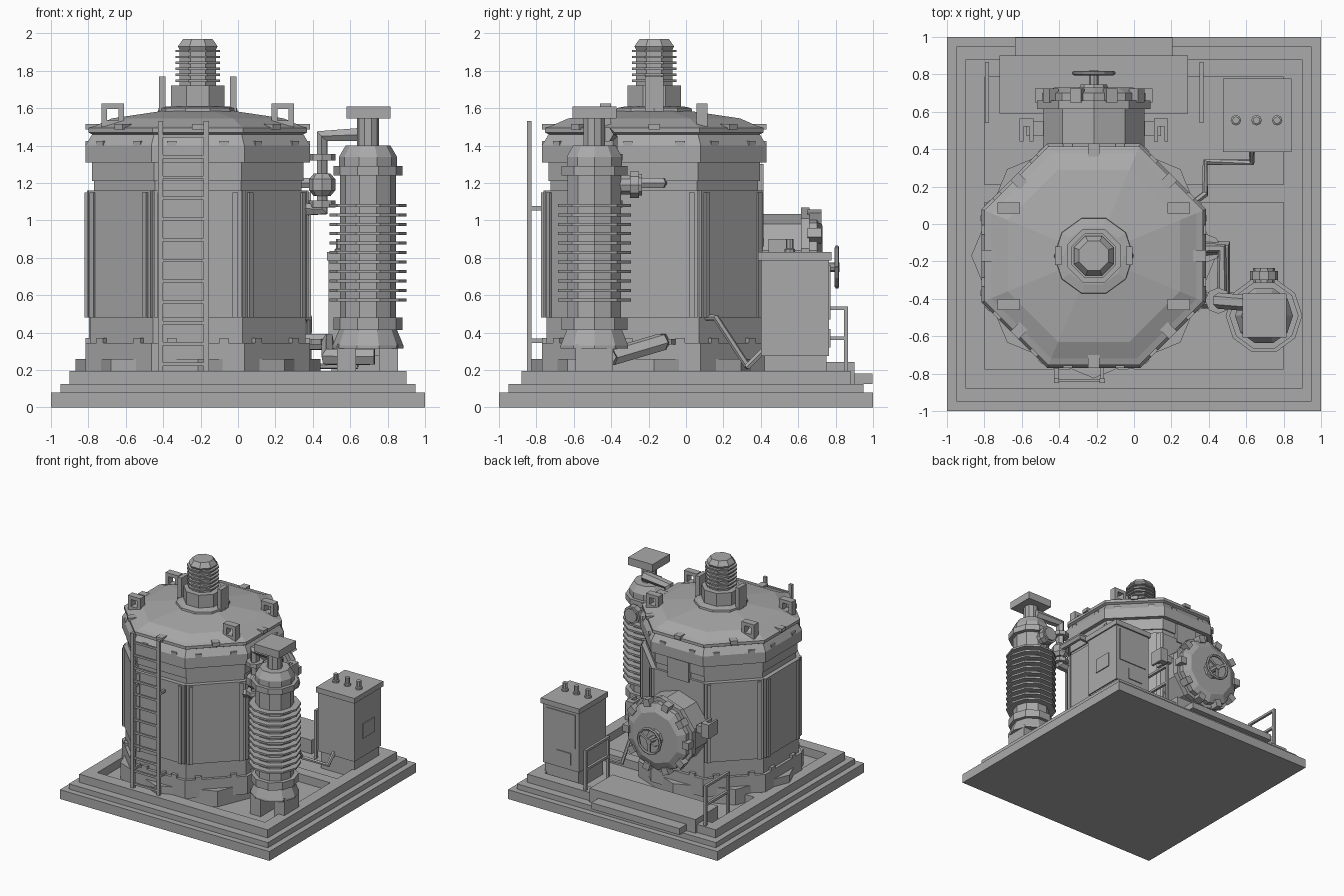
import bpy, bmesh, math
from mathutils import Matrix, Vector

if "Cube" in bpy.data.objects:
    bpy.data.objects.remove(bpy.data.objects["Cube"])

grey = bpy.data.materials.new("plain_grey")
grey.diffuse_color = (0.4, 0.4, 0.4, 1)
grey.use_nodes = True
grey.node_tree.nodes["Principled BSDF"].inputs["Base Color"].default_value = grey.diffuse_color
CX, CY = -0.215, -0.17          # tank axis
A8 = 1 / math.cos(math.pi / 8)  # flat-to-corner factor of an octagon


def finish(name, bm, mat=None):
    if mat is not None:
        bm.transform(mat)
    bmesh.ops.recalc_face_normals(bm, faces=bm.faces)
    me = bpy.data.meshes.new(name)
    bm.to_mesh(me)
    bm.free()
    me.materials.append(grey)
    ob = bpy.data.objects.new(name, me)
    bpy.context.collection.objects.link(ob)
    return ob


def box(name, x0, x1, y0, y1, z0, z1, mat=None):
    bm = bmesh.new()
    bmesh.ops.create_cube(bm, size=1)
    for v in bm.verts:
        v.co = Vector((x0 + (v.co.x + .5) * (x1 - x0), y0 + (v.co.y + .5) * (y1 - y0),
                       z0 + (v.co.z + .5) * (z1 - z0)))
    return finish(name, bm, mat)


def lathe(name, profile, n, loc, turn=0.0, scale=1.0, axis='Z'):
    """Faceted solid of revolution from (radius, height) points."""
    bm = bmesh.new()
    rings = []
    for r, z in profile:
        rings.append([bm.verts.new((r * scale * math.cos(turn + 2 * math.pi * i / n),
                                    r * scale * math.sin(turn + 2 * math.pi * i / n), z))
                      for i in range(n)])
    for a, b in zip(rings, rings[1:]):
        for i in range(n):
            j = (i + 1) % n
            bm.faces.new((a[i], a[j], b[j], b[i]))
    bm.faces.new(rings[0][::-1])
    bm.faces.new(rings[-1])
    m = Matrix.Translation(loc)
    if axis == 'Y':
        m = m @ Matrix.Rotation(-math.pi / 2, 4, 'X')
    return finish(name, bm, m)


def pipe(name, pts, r, res=1):
    cu = bpy.data.curves.new(name, 'CURVE')
    cu.dimensions = '3D'
    cu.bevel_depth, cu.bevel_resolution, cu.use_fill_caps = r, res, True
    sp = cu.splines.new('POLY')
    sp.points.add(len(pts) - 1)
    for p, c in zip(sp.points, pts):
        p.co = (*c, 1)
    sp.use_smooth = False
    cu.materials.append(grey)
    ob = bpy.data.objects.new(name, cu)
    bpy.context.collection.objects.link(ob)


def around(k):
    """Frame of tank face k: local +x points outward."""
    return Matrix.Translation((CX, CY, 0)) @ Matrix.Rotation(k * math.pi / 4, 4, 'Z')


# Stepped base with sunken bays
box("base_slab", -1, 1, -1, 1, 0, .08)
box("base_step", -.95, .95, -.95, .95, .08, .125)
for s in (-1, 1):
    box("base_side_rim", *sorted((s * .8, s * .9)), -.88, .88, .125, .195)
box("base_front_rim", -.8, .8, -.88, -.775, .125, .195)
box("base_back_rim", -.8, .8, .785, .88, .125, .195)
box("base_cross_beam", -.8, .8, .115, .21, .125, .195)

# Tank shell
lathe("tank_foot", [(.655, .125), (.655, .26)], 8, (CX, CY, 0))
lathe("tank_shell", [(.6, .19), (.6, .345), (.575, .345), (.575, 1.16), (.555, 1.16), (.555, 1.21),
                     (.565, 1.21), (.565, 1.31), (.6, 1.31), (.6, 1.4), (.565, 1.46), (.585, 1.47),
                     (.585, 1.495), (.55, 1.505), (.46, 1.545), (.19, 1.585)],
      8, (CX, CY, 0), math.pi / 8, A8)
for k in range(8):
    m = around(k)
    if k != 2:
        box("side_panel", .56, .592, -.235, .235, .48, 1.16, m)
        for s in (-.2, .2):
            box("panel_strip", .58, .605, s - .015, s + .015, .48, 1.15, m)
    box("lid_clamp", .53, .6, -.03, .03, 1.485, 1.515, m)
    for s in (-.14, .14):
        box("foot_bolt", .57, .6, s - .025, s + .025, .345, .37, m)
        box("collar_bolt", .57, .6, s - .025, s + .025, 1.4, 1.425, m)

# Lifting eyes on the lid
for x in (-.67, .24):
    for y in (-.43, .085):
        for s in (-1, 1):
            box("lifting_eye_post", x + s * .045 - .015, x + s * .045 + .015, y - .03, y + .03, 1.48, 1.6)
        box("lifting_eye_top", x - .06, x + .06, y - .03, y + .03, 1.595, 1.625)
        box("lifting_eye_foot", x - .05, x + .05, y - .03, y + .03, 1.49, 1.535)

# Top bushing with ribs
lathe("bushing_collar", [(.215, 1.56), (.21, 1.6), (.16, 1.61)], 10, (CX, CY, 0))
lathe("bushing_block", [(.155, 1.6), (.155, 1.72)], 8, (CX, CY, 0), math.pi / 8)
prof = [(.105, 1.72)]
for i in range(6):
    z = 1.74 + i * .032
    prof += [(.105, z), (.128, z), (.128, z + .012), (.105, z + .012)]
lathe("bushing_ribs", prof + [(.115, 1.93), (.085, 1.97)], 8, (CX, CY, 0), math.pi / 8)
for s in (-1, 1):
    box("bushing_lug", CX + s * .19 - .018, CX + s * .19 + .018, CY - .05, CY + .05, 1.55, 1.77)

# Ladder
for x in (-.415, -.17):
    box("ladder_rail", x - .014, x + .014, -.85, -.825, .19, 1.53)
    for z in (.355, 1.065):
        box("ladder_bracket", x - .01, x + .01, -.84, -.74, z - .012, z + .012)
for i in range(12):
    z = .23 + i * .111
    box("ladder_rung", -.415, -.17, -.846, -.83, z - .009, z + .009)

# Back hatch
hz = .75
lathe("hatch_neck", [(.285, .3), (.285, .63)], 10, (CX, 0, hz), math.pi / 10, 1, 'Y')
lathe("hatch_flange", [(.32, .615), (.32, .66)], 10, (CX, 0, hz), math.pi / 10, 1, 'Y')
lathe("hatch_door", [(.29, .66), (.29, .7), (.22, .73)], 10, (CX, 0, hz), math.pi / 10, 1, 'Y')
lathe("hatch_hub", [(.08, .72), (.07, .745), (.025, .745), (.025, .82)], 8, (CX, 0, hz), 0, 1, 'Y')
for k in range(10):
    m = Matrix.Translation((CX, 0, hz)) @ Matrix.Rotation(k * math.pi / 5, 4, 'Y')
    box("hatch_clamp", .255, .315, .65, .725, -.03, .03, m)
wheel = [(CX + .105 * math.cos(a * math.pi / 6), .807, hz + .105 * math.sin(a * math.pi / 6))
         for a in range(13)]
pipe("handwheel_rim", wheel, .012)
for k in range(3):
    m = Matrix.Translation((CX, .807, hz)) @ Matrix.Rotation(k * math.tau / 3 + math.pi / 2, 4, 'Y')
    box("handwheel_spoke", 0, .105, -.008, .008, -.01, .01, m)
for x in (CX - .36, CX + .36):
    box("hatch_hinge_back", x - .037, x + .037, .52, .565, .78, .9)
    for s in (-1, 1):
        box("hatch_hinge_arm", x + s * .027 - .01, x + s * .027 + .01, .44, .565, .78, .9)
    box("hatch_hinge_link", *sorted((x, CX + math.copysign(.27, x - CX))), .47, .55, .8, .86)
box("hatch_plate", CX - .1, CX + .1, .38, .415, 1.13, 1.3)

# Ribbed column
px, py = .695, -.49
for x in (.58, .805):
    box("column_foot", x - .05, x + .05, py - .1, py + .1, .125, .34)
prof = [(.19, .315), (.19, .33), (.155, .415), (.185, .415), (.185, .48), (.15, .48)]
for i in range(11):
    z = .567 + i * .0505
    prof += [(.15, z), (.205, z), (.205, z + .016), (.15, z + .016)]
prof += [(.15, 1.24), (.185, 1.24), (.185, 1.29), (.155, 1.29), (.155, 1.34), (.12, 1.4), (.06, 1.4), (.06, 1.55)]
lathe("ribbed_column", prof, 10, (px, py, 0))
box("column_cap", .58, .815, py - .118, py + .118, 1.545, 1.61)
lathe("column_port", [(.055, -.4), (.055, -.3), (.075, -.3), (.075, -.25), (.06, -.25), (.06, -.235)],
      10, (px, 0, 1.19), 0, 1, 'Y')

# Pipes between tank and column
pipe("upper_pipe", [(px, -.43, 1.46), (.45, -.41, 1.45), (.45, -.41, 1.06), (.28, -.41, 1.06)], .043)
for z in (1.07, 1.32):
    lathe("pipe_flange", [(.07, z), (.07, z + .035)], 8, (.45, -.41, 0))
lathe("valve_body", [(.045, 1.13), (.07, 1.16), (.07, 1.22), (.045, 1.25)], 8, (.45, -.41, 0))
pipe("valve_pipe", [(.34, -.13, 1.2), (.47, -.13, 1.2), (.47, -.41, 1.2)], .03)
pipe("lower_pipe", [(.34, -.13, .35), (.48, -.13, .35), (.48, -.4, .27), (.73, -.42, .27)], .048)
lathe("lower_pipe_flange", [(.075, 0), (.075, .03)], 8, (.39, -.13, .335))

# Control cabinet
box("cabinet_plinth", .5, .82, .42, .75, .125, .28)
box("cabinet_body", .485, .83, .4, .765, .275, .79)
box("cabinet_lid", .475, .842, .385, .778, .785, .83)
box("cabinet_side_plate", .825, .838, .51, .67, .435, .56)
box("cabinet_door", .52, .795, .76, .773, .47, .76)
box("cabinet_lower_plate", .56, .7, .76, .773, .32, .42)
for x in (.545, .655, .765):
    lathe("cabinet_terminal", [(.028, .83), (.028, .845), (.02, .85), (.02, .9)], 8, (x, .555, 0))
pipe("cabinet_cable", [(.63, .43, .32), (.63, .33, .22), (.38, .33, .22), (.38, .16, .48), (.3, .1, .48)], .018)

# Back walkway with step and railings
box("walkway", -.72, .29, .59, .9, .125, .243)
box("walkway_step", -.635, .205, .89, .998, .125, .18)
for x in (-.785, .36):
    for y in (.55, .855):
        box("railing_post", x - .011, x + .011, y - .011, y + .011, .125, .54)
    for z in (.37, .53):
        box("railing_bar", x - .011, x + .011, .54, .866, z - .01, z + .01)
